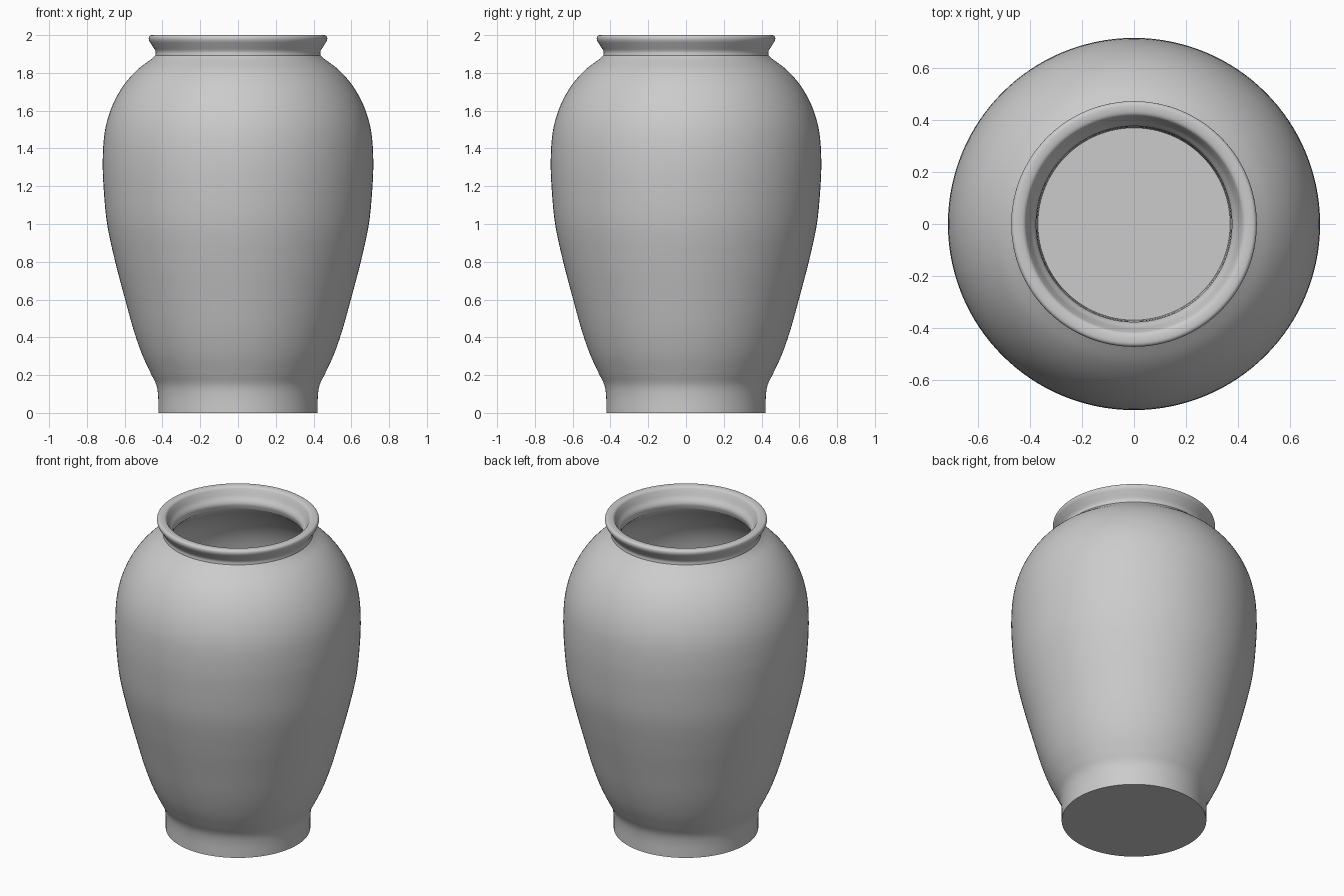
import bpy, math
from mathutils import Vector

if "Cube" in bpy.data.objects:
    bpy.data.objects.remove(bpy.data.objects["Cube"])

SEGMENTS = 128


def smooth_curve(points, steps=5):
    """Catmull-Rom curve through (radius, height) points."""
    p = [Vector(q) for q in points]
    p = [2 * p[0] - p[1]] + p + [2 * p[-1] - p[-2]]
    out = []
    for a, b, c, d in zip(p, p[1:], p[2:], p[3:]):
        for k in range(steps):
            t = k / steps
            out.append(0.5 * (2 * b + (c - a) * t + (2 * a - 5 * b + 4 * c - d) * t * t
                              + (3 * b - a - 3 * c + d) * t ** 3))
    return out + [p[-2]]


def lathe(name, profile):
    """Revolve a profile about z, closing both ends with flat discs."""
    n = len(profile)
    verts = [(r * math.cos(2 * math.pi * s / SEGMENTS), r * math.sin(2 * math.pi * s / SEGMENTS), z)
             for r, z in profile for s in range(SEGMENTS)]
    faces = [(i * SEGMENTS + s, i * SEGMENTS + (s + 1) % SEGMENTS,
              (i + 1) * SEGMENTS + (s + 1) % SEGMENTS, (i + 1) * SEGMENTS + s)
             for i in range(n - 1) for s in range(SEGMENTS)]
    faces.append(tuple(reversed(range(SEGMENTS))))
    faces.append(tuple(range((n - 1) * SEGMENTS, n * SEGMENTS)))
    mesh = bpy.data.meshes.new(name)
    mesh.from_pydata(verts, [], faces)
    obj = bpy.data.objects.new(name, mesh)
    bpy.context.collection.objects.link(obj)
    bpy.context.view_layer.objects.active = obj
    obj.select_set(True)
    bpy.ops.object.shade_smooth_by_angle(angle=math.radians(40))
    return obj


# Outer wall: foot, belly and shoulder
outer = smooth_curve([(0.422, 0), (0.423, 0.09), (0.433, 0.15), (0.462, 0.21), (0.508, 0.31),
                      (0.553, 0.44), (0.60, 0.61), (0.65, 0.80), (0.693, 1.0), (0.712, 1.2),
                      (0.716, 1.35), (0.705, 1.49), (0.672, 1.61), (0.615, 1.72),
                      (0.54, 1.81), (0.452, 1.878)])
# Neck and flared lip, rolled over to the mouth
lip = smooth_curve([(0.437, 1.893), (0.437, 1.915), (0.455, 1.945), (0.47, 1.97), (0.472, 1.988),
                    (0.462, 1.999), (0.44, 2.0), (0.422, 1.994), (0.412, 1.978),
                    (0.397, 1.945), (0.381, 1.92), (0.377, 1.9), (0.385, 1.87)])
# Inner wall down to the floor
inner = smooth_curve([(0.43, 1.83), (0.505, 1.77), (0.575, 1.69), (0.625, 1.59), (0.65, 1.48),
                      (0.66, 1.35), (0.656, 1.2), (0.637, 1.0), (0.595, 0.80), (0.545, 0.61),
                      (0.497, 0.44), (0.45, 0.31), (0.405, 0.21), (0.378, 0.15), (0.37, 0.06)])
lathe("vase", outer + lip + inner)
